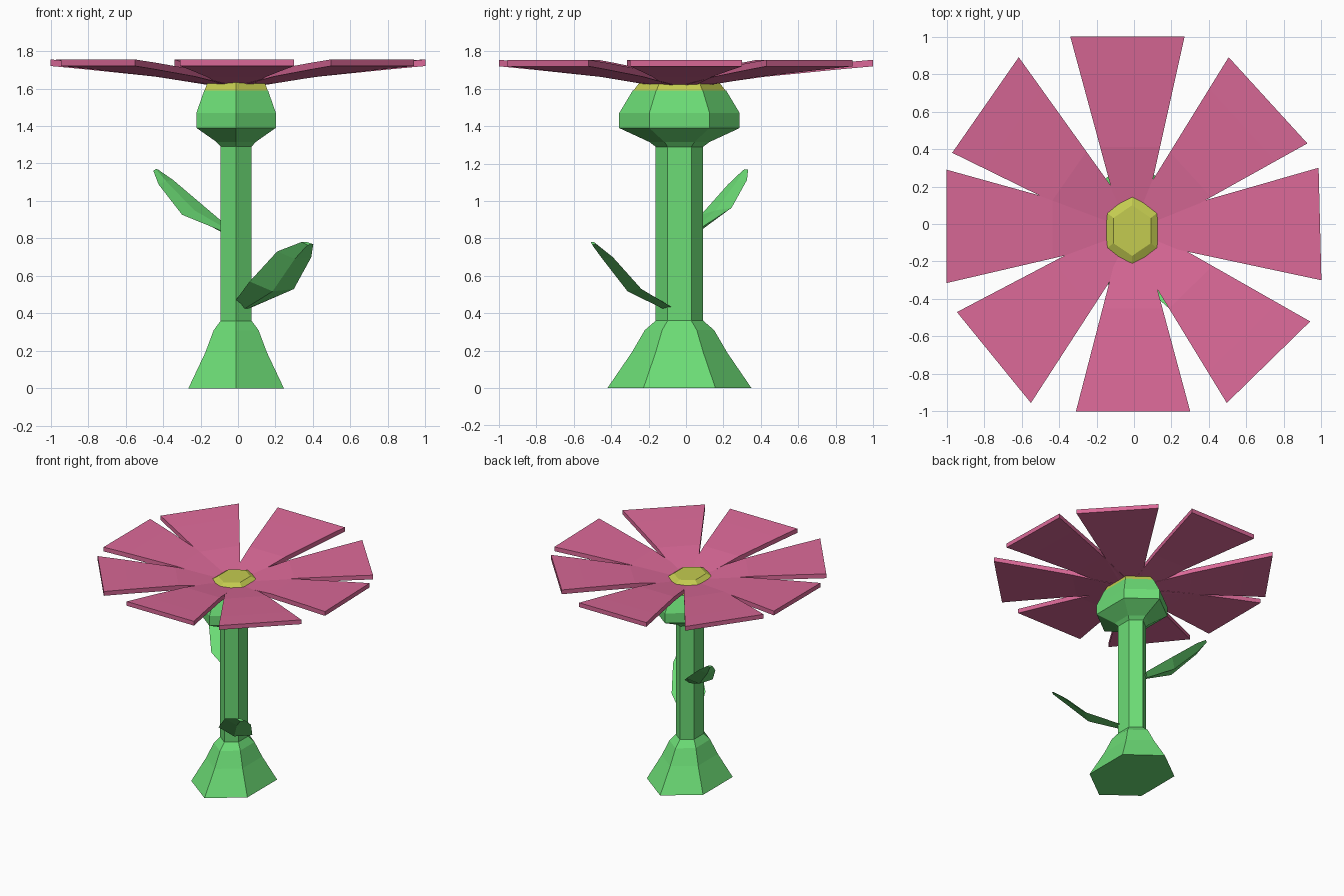
import bpy
import bmesh
from math import cos, sin, pi
from mathutils import Vector

if "Cube" in bpy.data.objects:
    bpy.data.objects.remove(bpy.data.objects["Cube"])


def material(name, rgb):
    m = bpy.data.materials.new(name)
    m.diffuse_color = (*rgb, 1)
    m.use_nodes = True
    m.node_tree.nodes["Principled BSDF"].inputs["Base Color"].default_value = m.diffuse_color
    return m


GREEN = material("leaf_green", (0.15, 0.72, 0.18))
PINK = material("petal_pink", (0.70, 0.14, 0.31))
YELLOW = material("center_yellow", (0.55, 0.60, 0.08))
CX, CY = -0.01, -0.035      # axis of the stem


def loft(name, rings, mat):
    """Bridge equal-sized point rings into a closed flat-shaded solid."""
    bm = bmesh.new()
    vs = [[bm.verts.new(p) for p in ring] for ring in rings]
    n = len(rings[0])
    for a, b in zip(vs, vs[1:]):
        for i in range(n):
            j = (i + 1) % n
            bm.faces.new((a[i], a[j], b[j], b[i]))
    bm.faces.new(vs[0][::-1])
    bm.faces.new(vs[-1])
    bmesh.ops.recalc_face_normals(bm, faces=bm.faces)
    me = bpy.data.meshes.new(name)
    bm.to_mesh(me)
    bm.free()
    me.materials.append(mat)
    ob = bpy.data.objects.new(name, me)
    bpy.context.collection.objects.link(ob)
    return ob


def hex_ring(rx, ry, z):
    """Stretched hexagon with corners on the y axis; rx is half the width."""
    k = rx / cos(pi / 6)
    return [(CX + k * sin(i * pi / 3), CY + ry * cos(i * pi / 3), z) for i in range(6)]


# Flared foot, stem and bulb in one hexagonal profile: half width, half depth, z
profile = [(.255, .385, 0), (.165, .255, .19), (.12, .185, .31), (.083, .127, .36),
           (.083, .127, 1.29), (.105, .16, 1.315), (.212, .322, 1.39),
           (.212, .322, 1.47), (.17, .25, 1.59)]
loft("stem", [hex_ring(*p) for p in profile], GREEN)

# Low domed flower centre
dome = [(.17, .25, 1.585), (.155, .22, 1.625), (.135, .19, 1.65), (.10, .135, 1.675)]
loft("flower_center", [hex_ring(*p) for p in dome], YELLOW)

# Petals: outer corner pairs, counter-clockwise from east
tips = [((1.0, -.30), (.985, .30)), ((.925, .43), (.505, .89)),
        ((.27, 1.0), (-.34, 1.0)), ((-.615, .89), (-.97, .38)),
        ((-1.0, .29), (-1.0, -.315)), ((-.945, -.47), (-.55, -.955)),
        ((-.31, -1.0), (.30, -1.0)), ((.495, -.955), (.94, -.52))]
# Position along petal, underside z, top z
stations = [(0, 1.60, 1.625), (.43, 1.663, 1.70), (.81, 1.702, 1.738), (1, 1.72, 1.755)]
for n, (a, b) in enumerate(tips):
    a, b = Vector(a), Vector(b)
    side = (b - a).normalized() * 0.05
    base = Vector((CX, CY))
    rings = []
    for t, lo, hi in stations:
        p, q = (base - side).lerp(a, t), (base + side).lerp(b, t)
        rings.append([(*p, lo), (*q, lo), (*q, hi), (*p, hi)])
    loft(f"petal_{n + 1}", rings, PINK)


def leaf(name, width_dir, spine):
    """Keeled blade: spine holds (centre, half width, keel depth)."""
    w = Vector(width_dir).normalized()
    along = Vector(spine[-1][0]) - Vector(spine[0][0])
    up = along.cross(w).normalized()
    if up.z < 0:
        up = -up
    rings = []
    for c, hw, keel in spine:
        c = Vector(c)
        rings.append([c - w * hw, c - up * keel, c + w * hw, c + up * .006])
    loft(name, rings, GREEN)


leaf("lower_leaf", (.88, .38, -.15),
     [((.0, -.07, .425), .045, .025), ((.18, -.29, .55), .13, .04),
      ((.30, -.43, .715), .10, .03), ((.37, -.495, .775), .035, .012)])
leaf("upper_leaf", (.6, .78, .18),
     [((-.07, .05, .85), .04, .025), ((-.235, .162, .945), .105, .035),
      ((-.385, .275, 1.10), .065, .025), ((-.44, .317, 1.165), .02, .01)])
